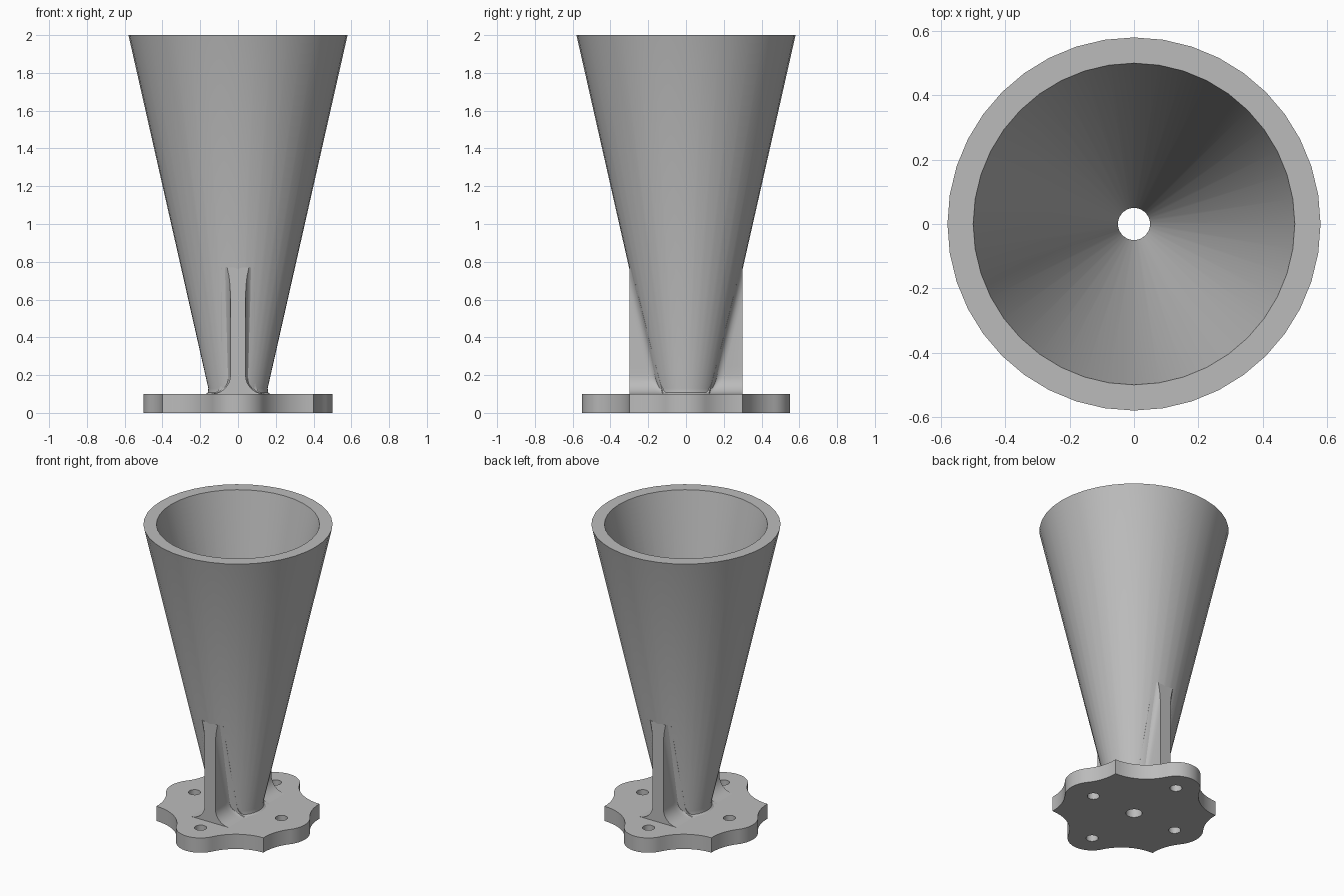
import bpy, bmesh
from math import sin, cos, pi, sqrt, hypot, atan2, radians

cube = bpy.data.objects.get("Cube")
if cube:
    bpy.data.objects.remove(cube, do_unlink=True)

grey = bpy.data.materials.new("plain_grey")
grey.use_nodes = True
colour = (0.5, 0.5, 0.5, 1)
grey.diffuse_color = colour
grey.node_tree.nodes["Principled BSDF"].inputs["Base Color"].default_value = colour

PLATE = 0.1          # plate thickness
RIB_Y = 0.3          # outer face of the ribs
RIB_HALF = 0.04      # half rib thickness


def cone_radius(z):
    return 0.15 + (z - PLATE) * 0.43 / 1.9


def finish(obj):
    """Apply the colour and smooth shading with sharp edges kept."""
    obj.data.materials.clear()
    obj.data.materials.append(grey)
    bpy.ops.object.select_all(action='DESELECT')
    obj.select_set(True)
    bpy.context.view_layer.objects.active = obj
    bpy.ops.object.shade_smooth_by_angle(angle=radians(30))


def loft(name, rings, closed=False):
    """Skin a list of point rings; cap the ends, or join last to first."""
    bm = bmesh.new()
    rows = [[bm.verts.new(p) for p in ring] for ring in rings]
    pairs = list(zip(rows, rows[1:]))
    if closed:
        pairs.append((rows[-1], rows[0]))
    else:
        bm.faces.new(rows[0])
        bm.faces.new(rows[-1])
    for a, b in pairs:
        n = len(a)
        for i in range(n):
            j = (i + 1) % n
            bm.faces.new((a[i], a[j], b[j], b[i]))
    bmesh.ops.recalc_face_normals(bm, faces=bm.faces)
    mesh = bpy.data.meshes.new(name)
    bm.to_mesh(mesh)
    bm.free()
    obj = bpy.data.objects.new(name, mesh)
    bpy.context.collection.objects.link(obj)
    finish(obj)
    return obj


def circle(x, y, r, n=32):
    return [(x + r * cos(2 * pi * i / n), y + r * sin(2 * pi * i / n)) for i in range(n)]


# Base plate: four rounded lobes joined by hollow arcs that meet in cusps
CUSP = (0.4, 0.3)
HOLLOW = 0.3


def half_lobe(dist, r, tip):
    """Half a lobe centred at (dist, 0), then a hollow arc to the tip."""
    px, py = tip[0] - dist, tip[1]
    d, reach = hypot(px, py), r + HOLLOW
    t = (reach ** 2 - HOLLOW ** 2 + d * d) / (2 * d)
    h = sqrt(reach ** 2 - t * t)
    cx, cy = (px * t + py * h) / d, (py * t - px * h) / d
    end = atan2(cy, cx)
    pts = [(dist + r * cos(end * i / 10), r * sin(end * i / 10)) for i in range(11)]
    a0 = end + pi
    a1 = atan2(py - cy, px - cx) % (2 * pi)
    for i in range(1, 11):
        a = a0 + (a1 - a0) * i / 10
        pts.append((dist + cx + HOLLOW * cos(a), cy + HOLLOW * sin(a)))
    return pts


side = half_lobe(0.325, 0.175, CUSP)
front = [(y, x) for x, y in half_lobe(0.4, 0.15, CUSP[::-1])]
quarter = side + front[-2::-1]
outline = quarter[:]
outline += [(-x, y) for x, y in quarter[-2::-1]]
outline += [(-x, -y) for x, y in quarter[1:]]
outline += [(x, -y) for x, y in quarter[-2:0:-1]]

bolt_holes = [(0.325, 0), (-0.325, 0), (0, 0.4), (0, -0.4)]
loops = [outline, circle(0, 0, 0.05)] + [circle(x, y, 0.0375, 24) for x, y in bolt_holes]
curve = bpy.data.curves.new("base_plate", 'CURVE')
curve.dimensions = '2D'
curve.fill_mode = 'BOTH'
curve.extrude = PLATE / 2
for loop in loops:
    spline = curve.splines.new('POLY')
    spline.points.add(len(loop) - 1)
    for point, (x, y) in zip(spline.points, loop):
        point.co = (x, y, 0, 1)
    spline.use_cyclic_u = True
plate = bpy.data.objects.new("base_plate", curve)
plate.location.z = PLATE / 2
bpy.context.collection.objects.link(plate)
bpy.ops.object.select_all(action='DESELECT')
plate.select_set(True)
bpy.context.view_layer.objects.active = plate
bpy.ops.object.convert(target='MESH')
plate = bpy.context.view_layer.objects.active
bm = bmesh.new()
bm.from_mesh(plate.data)
bmesh.ops.remove_doubles(bm, verts=bm.verts, dist=0.0001)
bmesh.ops.recalc_face_normals(bm, faces=bm.faces)
bm.to_mesh(plate.data)
bm.free()
finish(plate)

# Hollow cone with a slightly flared foot
profile = [(0.05, PLATE), (0.172, PLATE), (0.16, 0.107), (0.157, 0.13),
           (cone_radius(2), 2), (0.5, 2)]
loft("hollow_cone", [[(x, y, z) for x, y in circle(0, 0, r, 40)] for r, z in profile],
     closed=True)


# Ribs, blended into the plate below and the cone behind
def fillet(d, r):
    d = min(max(d, 0), r)
    return r - sqrt(r * r - (r - d) ** 2)


def rib_ring(z, sign):
    blend = 0.05
    start = sqrt(cone_radius(z) ** 2 - (RIB_HALF + blend) ** 2)
    steps = [0, 0.03, 0.034, 0.04, 0.05, 0.063, 0.08]
    ys = [min(start - 0.03 + s, RIB_Y - 0.0001 * (7 - i)) for i, s in enumerate(steps)] + [RIB_Y]
    foot = fillet(z - PLATE, 0.1)
    edge = [(RIB_HALF + hypot(foot, fillet(y - start, blend)), y) for y in ys]
    ring = edge + [(-w, y) for w, y in reversed(edge)]
    return [(x, sign * y, z) for x, y in ring]


levels = [PLATE + 0.1 * (1 - cos(pi / 2 * i / 8)) for i in range(9)]
levels += [0.2 + 0.57 * i / 12 for i in range(1, 13)]
for name, sign in (("front_rib", -1), ("back_rib", 1)):
    loft(name, [rib_ring(z, sign) for z in levels])
